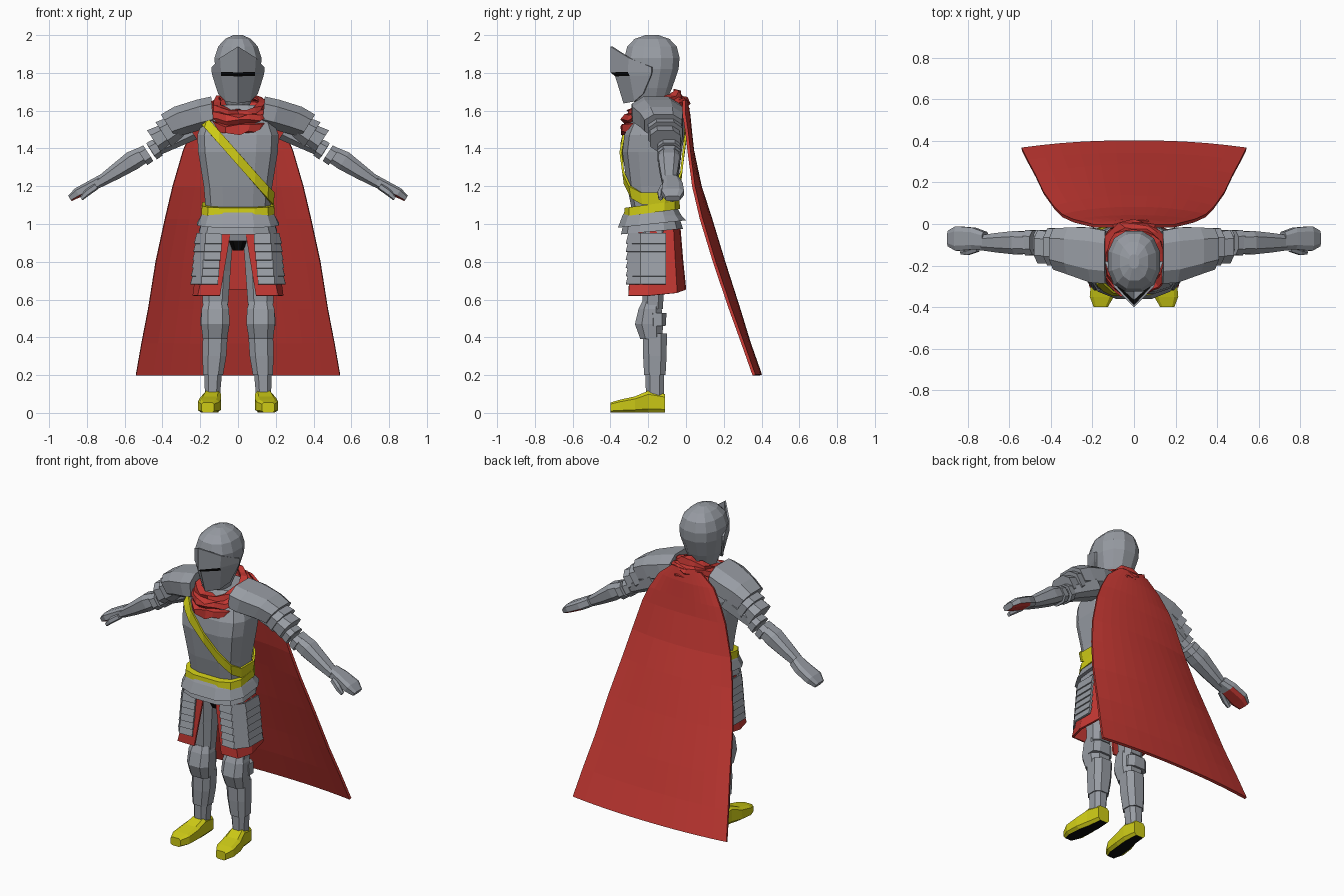
import bpy, bmesh, math, random
from mathutils import Vector as V

if "Cube" in bpy.data.objects:
    bpy.data.objects.remove(bpy.data.objects["Cube"])
random.seed(4)


def material(name, r, g, b):
    m = bpy.data.materials.new(name)
    m.use_nodes = True
    m.diffuse_color = (r, g, b, 1)
    m.node_tree.nodes["Principled BSDF"].inputs["Base Color"].default_value = (r, g, b, 1)
    return m


STEEL = material("steel grey", .31, .33, .365)
RED = material("cloth red", .56, .04, .033)
YELLOW = material("gold yellow", .62, .6, .008)
BLACK = material("black", .003, .003, .003)


def finish(name, bm, mat, mirror=False, thick=0, second=None, rule=None):
    """Turn a bmesh into an object; faces matching the rule get the second material."""
    bmesh.ops.recalc_face_normals(bm, faces=bm.faces)
    if rule:
        for f in bm.faces:
            f.normal_update()
            f.material_index = int(rule(f.calc_center_median(), f.normal))
    me = bpy.data.meshes.new(name)
    bm.to_mesh(me)
    bm.free()
    me.materials.append(mat)
    if second:
        me.materials.append(second)
    ob = bpy.data.objects.new(name, me)
    bpy.context.collection.objects.link(ob)
    if mirror:
        m = ob.modifiers.new("mirror", 'MIRROR')
        m.merge_threshold = .0005
    if thick:
        s = ob.modifiers.new("thickness", 'SOLIDIFY')
        s.thickness = thick
        s.offset = 0
    return ob


def skin(rows, closed=False, caps=False):
    """Quad skin through rows of points."""
    bm = bmesh.new()
    vs = [[bm.verts.new(p) for p in r] for r in rows]
    n = len(vs[0])
    for a, b in zip(vs, vs[1:]):
        for i in range(n if closed else n - 1):
            j = (i + 1) % n
            bm.faces.new((a[i], a[j], b[j], b[i]))
    if caps:
        bm.faces.new(vs[0])
        bm.faces.new(vs[-1])
    return bm


def outline(c, u, v, n, p):
    """Rounded-box cross-section spanned by u and v."""
    pts = []
    for k in range(n):
        a = 2 * math.pi * (k + .5) / n
        x, y = math.cos(a), math.sin(a)
        pts.append(V(c) + V(u) * math.copysign(abs(x) ** p, x) + V(v) * math.copysign(abs(y) ** p, y))
    return pts


def loft(name, rings, mat, n=8, p=.75, caps=True, **kw):
    return finish(name, skin([outline(*r, n, p) for r in rings], True, caps), mat, **kw)


def level(x, y, z, rx, ry, tilt=0):
    return (x, y, z), (rx, 0, 0), (0, ry, tilt)


def across(x, z, ry, rn, y=-.09, deg=33):
    """Ring square to the sloping arm."""
    a = math.radians(deg)
    return (x, y, z), (0, ry, 0), (rn * math.sin(a), 0, rn * math.cos(a))


# Helmet
loft("helmet", [level(0, y, z, rx, ry) for z, y, rx, ry in (
    (1.63, -.19, .065, .08), (1.72, -.19, .1, .12), (1.82, -.18, .125, .145),
    (1.88, -.18, .128, .15), (1.94, -.18, .108, .135), (1.98, -.18, .07, .095),
    (2.0, -.18, .025, .035))], STEEL, n=12, p=.85)

# Pointed visor with a dark eye slit
visor = [[(.134, -.18, 1.83), (.09, -.30, 1.88), (0, -.395, 1.94)],
         [(.134, -.18, 1.805), (.085, -.305, 1.805), (0, -.395, 1.805)],
         [(.13, -.185, 1.785), (.085, -.295, 1.785), (0, -.37, 1.785)],
         [(.1, -.225, 1.69), (.06, -.27, 1.65), (0, -.325, 1.64)]]
finish("visor", skin(visor), STEEL, True, .012, BLACK,
       lambda c, n: 1.785 < c.z < 1.805 and c.x < .08)

# Breastplate: height, half width, front and back
TORSO = [(1.08, .175, -.29, -.05), (1.2, .185, -.315, -.04), (1.38, .215, -.34, -.02),
         (1.47, .22, -.33, -.005), (1.56, .185, -.29, -.005), (1.63, .11, -.25, -.03)]


def torso_ring(z, grow=0):
    lo, hi = next((pr for pr in zip(TORSO, TORSO[1:]) if z <= pr[1][0]), TORSO[-2:])
    t = (z - lo[0]) / (hi[0] - lo[0])
    rx, f, b = [lo[i] + (hi[i] - lo[i]) * t for i in (1, 2, 3)]
    return level(0, (f + b) / 2, z, rx + grow, (b - f) / 2 + grow)


loft("breastplate", [torso_ring(r[0]) for r in TORSO], STEEL, n=12, p=.6)

# Diagonal sash: slanted band around the breastplate
band = [[], []]
for k in range(12):
    for h in (0, .5):
        for side, dz in ((0, .035), (1, -.035)):
            z = 1.345
            for _ in range(20):
                ring = outline(*torso_ring(z, .01), 12, .6)
                q = ring[k].lerp(ring[(k + 1) % 12], h)
                z = (z + min(1.6, max(1.09, 1.345 + dz - 1.13 * q.x))) / 2
            band[side].append(q)
finish("sash", skin(band, True), YELLOW, thick=.012)

# Belt and flared waist plates
loft("belt", [level(0, -.18, 1.06, .198, .152, .02), level(0, -.18, 1.105, .195, .148, .02)],
     YELLOW, n=12, p=.6)
loft("upper_waist_plate", [level(0, -.18, 1.08, .18, .14), level(0, -.18, 1.045, .2, .16),
                           level(0, -.18, 1.0, .222, .185, .02)], STEEL, n=12, p=.7)
loft("lower_waist_plate", [level(0, -.18, 1.03, .19, .15), level(0, -.18, .96, .212, .168, .015)],
     STEEL, n=12, p=.7)
loft("hips", [level(0, -.17, .98, .17, .13), level(0, -.17, .91, .1, .11)], STEEL, p=.7)
loft("crotch", [level(0, -.18, .92, .06, .09), level(0, -.18, .86, .03, .06)], BLACK)

# Layered thigh plates
for i in range(6):
    z, o = .95 - .043 * i, .004 * i
    rows = [[(.085 + o, -.295 - g, z - d), (.17 + o, -.3 - g, z - d), (.213 + o + g, -.24, z - d),
             (.213 + o + g, -.105, z - d)] for g, d in ((0, 0), (.014, .055))]
    finish(f"thigh_plate_{i + 1}", skin(rows), STEEL, True, .012)

# Cloth skirt, open at the front
skirt = [[(.035, -.28, .98), (.14, -.28, .98), (.18, -.18, .98), (.16, -.07, .98), (.08, -.04, .98), (0, -.035, .98)],
         [(.065, -.29, .8), (.17, -.29, .8), (.21, -.18, .8), (.19, -.06, .8), (.1, -.025, .8), (0, -.02, .8)],
         [(.095, -.3, .62), (.21, -.3, .62), (.235, -.2, .62), (.21, -.05, .635), (.11, -.01, .65), (0, -.005, .655)]]
finish("skirt", skin(skirt), RED, True, .012)

# Legs
loft("thighs", [level(.105, -.17, .97, .085, .09), level(.115, -.175, .75, .08, .07),
                level(.12, -.175, .55, .07, .055)], STEEL, mirror=True)
loft("knee_guards", [level(.12, -.185, .59, .064, .05), level(.12, -.19, .55, .077, .065),
                     level(.12, -.195, .47, .08, .08), level(.122, -.185, .39, .068, .06)], STEEL, mirror=True)
loft("knee_wings", [level(.13, -.15, .53, .07, .05), level(.13, -.15, .46, .074, .045)], STEEL, mirror=True)
loft("shin_guards", [level(.12, -.165, .42, .07, .068), level(.125, -.165, .3, .067, .066),
                     level(.132, -.165, .2, .056, .06)], STEEL, mirror=True)
loft("ankles", [level(.132, -.165, .21, .05, .053), level(.135, -.165, .09, .042, .05)], STEEL, mirror=True)

# Shoes with dark soles
shoe = [((x, y, h / 2 + .001), (rx, 0, 0), (0, 0, h / 2)) for x, y, rx, h in (
    (.135, -.11, .04, .1), (.137, -.2, .05, .118), (.148, -.27, .06, .088),
    (.155, -.35, .06, .07), (.16, -.4, .035, .055))]
loft("shoes", shoe, YELLOW, p=.45, mirror=True, second=BLACK, rule=lambda c, n: n.z < -.9)

# Shoulder plates, overlapping down the arm
loft("shoulder_yokes", [across(.135, 1.595, .135, .085, -.16, 5), across(.2, 1.58, .14, .085, -.15, 15),
                        across(.3, 1.55, .12, .085, -.13, 28), across(.37, 1.52, .105, .075, -.12)],
     STEEL, mirror=True)
for i, (x, z, r) in enumerate(((.32, 1.52, .096), (.37, 1.485, .086))):
    loft(f"shoulder_plates_{i + 1}", [across(x, z, r - .006, r - .03, -.115),
                                     across(x + .075, z - .045, r, r - .015, -.11)], STEEL, mirror=True)

# Arms
loft("upper_arms", [across(.25, 1.5, .08, .065), across(.38, 1.43, .065, .05),
                    across(.46, 1.385, .05, .04)], STEEL, mirror=True)
for i, (x, z) in enumerate(((.425, 1.405), (.475, 1.375))):
    loft(f"elbow_bands_{i + 1}", [across(x, z, .062, .052), across(x + .033, z - .02, .066, .055)],
         STEEL, mirror=True)
loft("forearms", [across(.505, 1.365, .055, .048), across(.56, 1.335, .06, .055),
                  across(.65, 1.275, .05, .043), across(.735, 1.22, .038, .03)], STEEL, mirror=True)

# Gauntlets with cloth palms
loft("hands", [across(.715, 1.235, .044, .032, -.08), across(.77, 1.205, .055, .032, -.07),
               across(.85, 1.165, .062, .028, -.07), across(.89, 1.135, .04, .018, -.07)],
     STEEL, p=.6, mirror=True, second=RED, rule=lambda c, n: n.z < -.7 and .74 < c.x < .87)
loft("thumbs", [across(.75, 1.2, .02, .018, -.115), across(.8, 1.165, .02, .018, -.132),
                across(.83, 1.135, .012, .012, -.135)], STEEL, n=6, mirror=True)

# Wrapped scarf, crumpled
folds = [outline(*level(0, -.165, z, r, r + .008, .05), 18, .9) for z, r in (
    (1.53, .13), (1.535, .165), (1.565, .172), (1.575, .15), (1.595, .17),
    (1.615, .16), (1.62, .135), (1.645, .135), (1.65, .1))]
for row in folds:
    for q in row:
        q += V([random.uniform(-.011, .011) for _ in range(3)])
finish("scarf", skin(folds, True), RED, thick=.01)

# Cape: height, half width, centre depth, edge depth
CAPE = [(1.655, .1, .0, -.01), (1.58, .19, .015, -.01), (1.48, .25, .025, .005), (1.39, .29, .035, .015),
        (1.2, .345, .075, .04), (1.03, .385, .13, .08), (.8, .435, .2, .15), (.55, .475, .28, .235),
        (.37, .51, .335, .3), (.2, .54, .395, .36)]
cape = [[(w * t / 6, c + (e - c) * abs(t / 6) ** 2.2, z) for t in range(-6, 7)] for z, w, c, e in CAPE]
finish("cape", skin(cape), RED, thick=.016)
